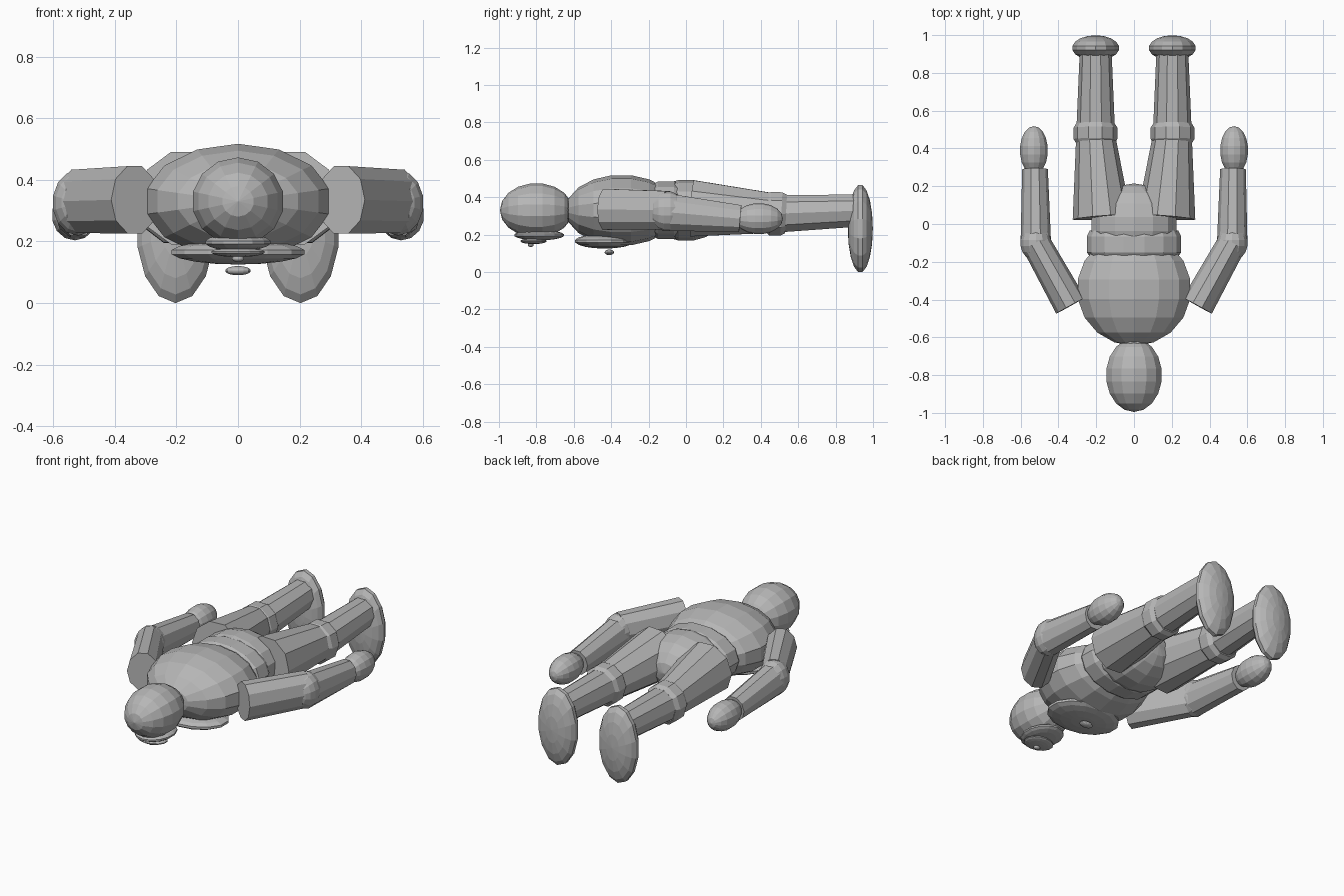
import bpy
import bmesh
from math import cos, sin, pi, radians
from mathutils import Matrix, Vector

cube = bpy.data.objects.get("Cube")
if cube:
    bpy.data.objects.remove(cube)

GREY = (0.47, 0.47, 0.47, 1)
grey = bpy.data.materials.new("plain_grey")
grey.use_nodes = True
grey.diffuse_color = GREY
grey.node_tree.nodes["Principled BSDF"].inputs["Base Color"].default_value = GREY


def finish(name, bm):
    bmesh.ops.recalc_face_normals(bm, faces=bm.faces)
    mesh = bpy.data.meshes.new(name)
    bm.to_mesh(mesh)
    bm.free()
    mesh.materials.append(grey)
    obj = bpy.data.objects.new(name, mesh)
    bpy.context.collection.objects.link(obj)
    return obj


def ellipsoid(name, centre, radii, pole="Y", segments=14, rings=9):
    """Faceted ellipsoid with its pole along the given axis."""
    bm = bmesh.new()
    bmesh.ops.create_uvsphere(bm, u_segments=segments, v_segments=rings, radius=1)
    if pole == "Y":
        bm.transform(Matrix.Rotation(radians(90), 4, "X"))
    bm.transform(Matrix.Translation(centre) @ Matrix.Diagonal((*radii, 1)))
    return finish(name, bm)


def tube(name, sections, sides=10):
    """Capped tube through (centre, horizontal radius, vertical radius) sections."""
    bm = bmesh.new()
    along = (Vector(sections[-1][0]) - Vector(sections[0][0])).normalized()
    across = along.cross(Vector((0, 0, 1))).normalized()
    up = across.cross(along)
    loops = []
    for centre, wide, tall in sections:
        angles = [2 * pi * i / sides for i in range(sides)]
        loops.append([bm.verts.new(Vector(centre) + across * wide * cos(a)
                                   + up * tall * sin(a)) for a in angles])
    for a, b in zip(loops, loops[1:]):
        for i in range(sides):
            j = (i + 1) % sides
            bm.faces.new((a[i], a[j], b[j], b[i]))
    bm.faces.new(loops[0])
    bm.faces.new(loops[-1])
    return finish(name, bm)


# Head and face
ellipsoid("head", (0, -0.8, 0.33), (0.152, 0.195, 0.145))
ellipsoid("muzzle", (0, -0.785, 0.197), (0.11, 0.135, 0.028), "Z")
ellipsoid("mouth", (0, -0.815, 0.165), (0.09, 0.07, 0.016), "Z")
ellipsoid("nose", (0, -0.83, 0.145), (0.02, 0.015, 0.012), "Z")
tube("neck", [((0, -0.66, 0.33), 0.075, 0.07), ((0, -0.56, 0.33), 0.075, 0.07)])

# Trunk
ellipsoid("torso", (0, -0.345, 0.33), (0.31, 0.3, 0.19))
ellipsoid("chest_plate", (0, -0.435, 0.165), (0.225, 0.16, 0.04), "Z")
ellipsoid("chest_button", (0, -0.41, 0.105), (0.043, 0.025, 0.015), "Z")
tube("waist", [((0, -0.17, 0.33), 0.235, 0.145), ((0, -0.15, 0.33), 0.25, 0.158),
               ((0, -0.065, 0.33), 0.25, 0.158), ((0, -0.035, 0.33), 0.235, 0.145)], 14)
ellipsoid("pelvis", (0, 0, 0.33), (0.235, 0.215, 0.165))

for side, s in (("left", 1), ("right", -1)):
    # Arm
    tube(side + "_upper_arm", [((s * 0.335, -0.432, 0.335), 0.088, 0.115),
                               ((s * 0.52, -0.1, 0.33), 0.078, 0.108)])
    ellipsoid(side + "_elbow", (s * 0.52, -0.1, 0.325), (0.084, 0.095, 0.108))
    tube(side + "_forearm", [((s * 0.52, -0.08, 0.318), 0.08, 0.103),
                             ((s * 0.524, 0.29, 0.285), 0.068, 0.076)])
    ellipsoid(side + "_hand", (s * 0.53, 0.39, 0.285), (0.076, 0.128, 0.083))
    # Leg
    tube(side + "_thigh", [((s * 0.17, 0.035, 0.34), 0.155, 0.158),
                           ((s * 0.203, 0.46, 0.315), 0.104, 0.112)])
    tube(side + "_knee", [((s * 0.204, 0.43, 0.315), 0.104, 0.108),
                          ((s * 0.204, 0.45, 0.312), 0.116, 0.122),
                          ((s * 0.204, 0.51, 0.31), 0.116, 0.122),
                          ((s * 0.204, 0.535, 0.31), 0.1, 0.108)])
    tube(side + "_shin", [((s * 0.203, 0.5, 0.312), 0.102, 0.105),
                          ((s * 0.203, 0.92, 0.328), 0.084, 0.09)])
    ellipsoid(side + "_foot", (s * 0.203, 0.932, 0.232), (0.128, 0.067, 0.236))
